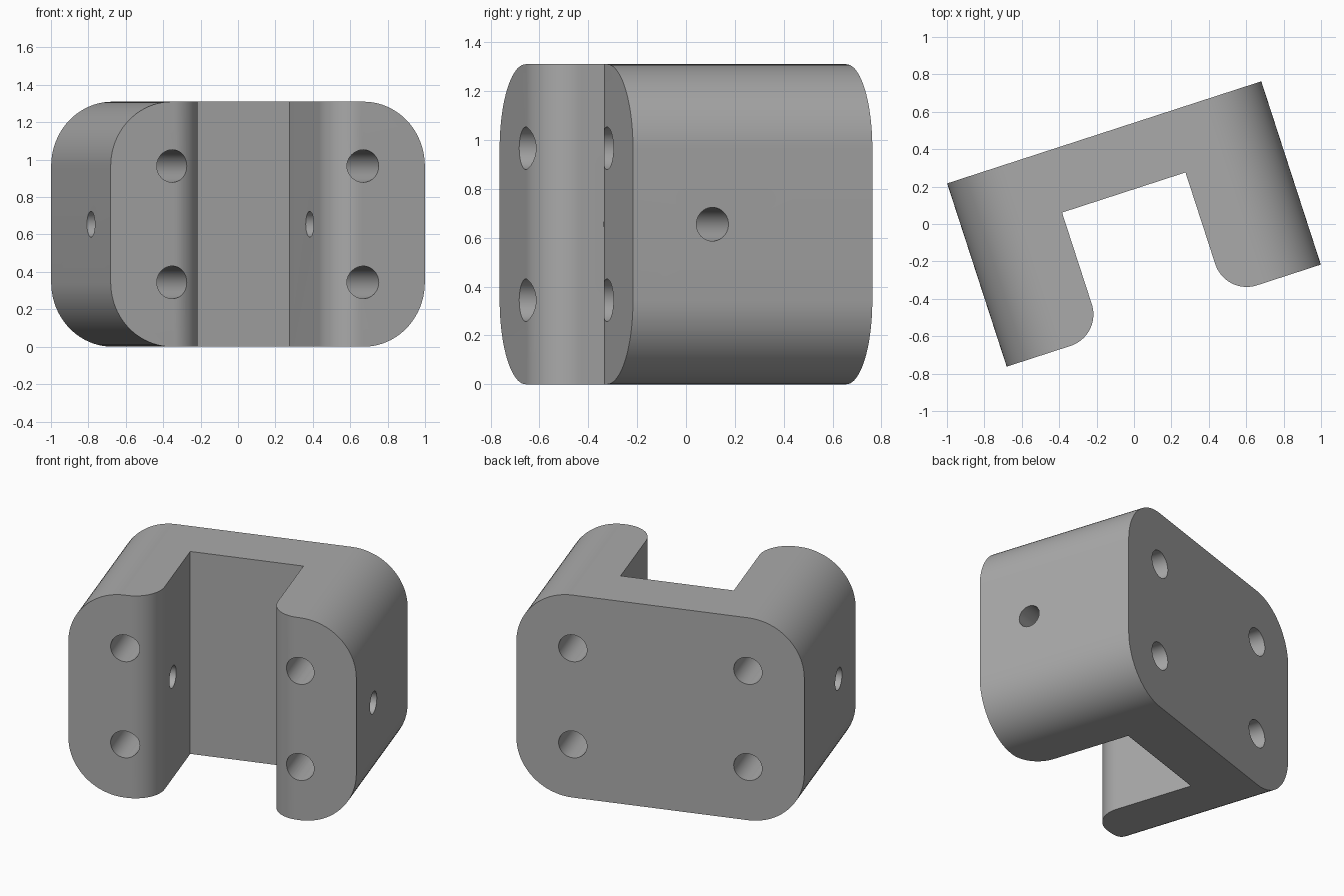
import bpy
import bmesh
from math import cos, sin, pi, radians
from mathutils import Matrix, Vector

cube = bpy.data.objects.get("Cube")
if cube:
    bpy.data.objects.remove(cube, do_unlink=True)

HALF_W, HALF_D, HEIGHT = 0.883, 0.515, 1.31
CORNER = 0.344            # rounded corners of the block
SLOT, SLOT_BACK = 0.347, 0.177
FILLET = 0.177            # rounded inner tips of the legs
MID = HEIGHT / 2

grey = bpy.data.materials.new("plain grey")
grey.use_nodes = True
colour = (0.4, 0.4, 0.4, 1)
grey.diffuse_color = colour
grey.node_tree.nodes["Principled BSDF"].inputs["Base Color"].default_value = colour


def arc(cx, cy, r, start, end, steps=20):
    angles = [radians(start + (end - start) * i / steps) for i in range(steps + 1)]
    return [(cx + r * cos(a), cy + r * sin(a)) for a in angles]


def prism(name, outline, place, direction):
    """Extrude a flat outline, mapped into space by place(), along direction."""
    bm = bmesh.new()
    face = bm.faces.new([bm.verts.new(place(a, b)) for a, b in outline])
    extruded = bmesh.ops.extrude_face_region(bm, geom=[face])["geom"]
    bmesh.ops.translate(bm, vec=Vector(direction),
                        verts=[v for v in extruded if isinstance(v, bmesh.types.BMVert)])
    bmesh.ops.recalc_face_normals(bm, faces=bm.faces)
    mesh = bpy.data.meshes.new(name)
    bm.to_mesh(mesh)
    bm.free()
    mesh.materials.append(grey)
    obj = bpy.data.objects.new(name, mesh)
    bpy.context.collection.objects.link(obj)
    return obj


def cut(target, cutter):
    mod = target.modifiers.new("cut", 'BOOLEAN')
    mod.operation, mod.solver, mod.object = 'DIFFERENCE', 'EXACT', cutter
    bpy.context.view_layer.objects.active = target
    bpy.ops.object.modifier_apply(modifier=mod.name)
    bpy.data.objects.remove(cutter, do_unlink=True)


# Block with four rounded corners, seen from the front
cx, cz = HALF_W - CORNER, MID - CORNER
outline = (arc(cx, MID + cz, CORNER, 0, 90) + arc(-cx, MID + cz, CORNER, 90, 180)
           + arc(-cx, MID - cz, CORNER, 180, 270) + arc(cx, MID - cz, CORNER, 270, 360))
bracket = prism("bracket", outline, lambda a, b: (a, -HALF_D, b), (0, 2 * HALF_D, 0))

# Vertical slot that flares out round the leg tips
left = arc(SLOT + FILLET, FILLET - HALF_D, FILLET, 180, 270)
half = [(SLOT, SLOT_BACK)] + left + [(SLOT + FILLET, -1)]
slot = half + [(-x, y) for x, y in reversed(half)]
cut(bracket, prism("slot_cutter", slot, lambda a, b: (a, b, -1), (0, 0, 4)))

# Four bolt holes from front to back
for x in (-0.537, 0.537):
    for z in (MID - 0.311, MID + 0.311):
        circle = arc(x, z, 0.087, 0, 360, 40)[:-1]
        cut(bracket, prism("bolt_cutter", circle, lambda a, b: (a, -1, b), (0, 2, 0)))

# Cross pin hole through both legs
circle = arc(-0.173, MID, 0.069, 0, 360, 40)[:-1]
cut(bracket, prism("pin_cutter", circle, lambda a, b: (-2, a, b), (4, 0, 0)))

# Turn the bracket and smooth the curved faces
bracket.data.transform(Matrix.Rotation(radians(18), 4, 'Z'))
bpy.ops.object.select_all(action='DESELECT')
bracket.select_set(True)
bpy.context.view_layer.objects.active = bracket
bpy.ops.object.shade_smooth_by_angle(angle=radians(30))
